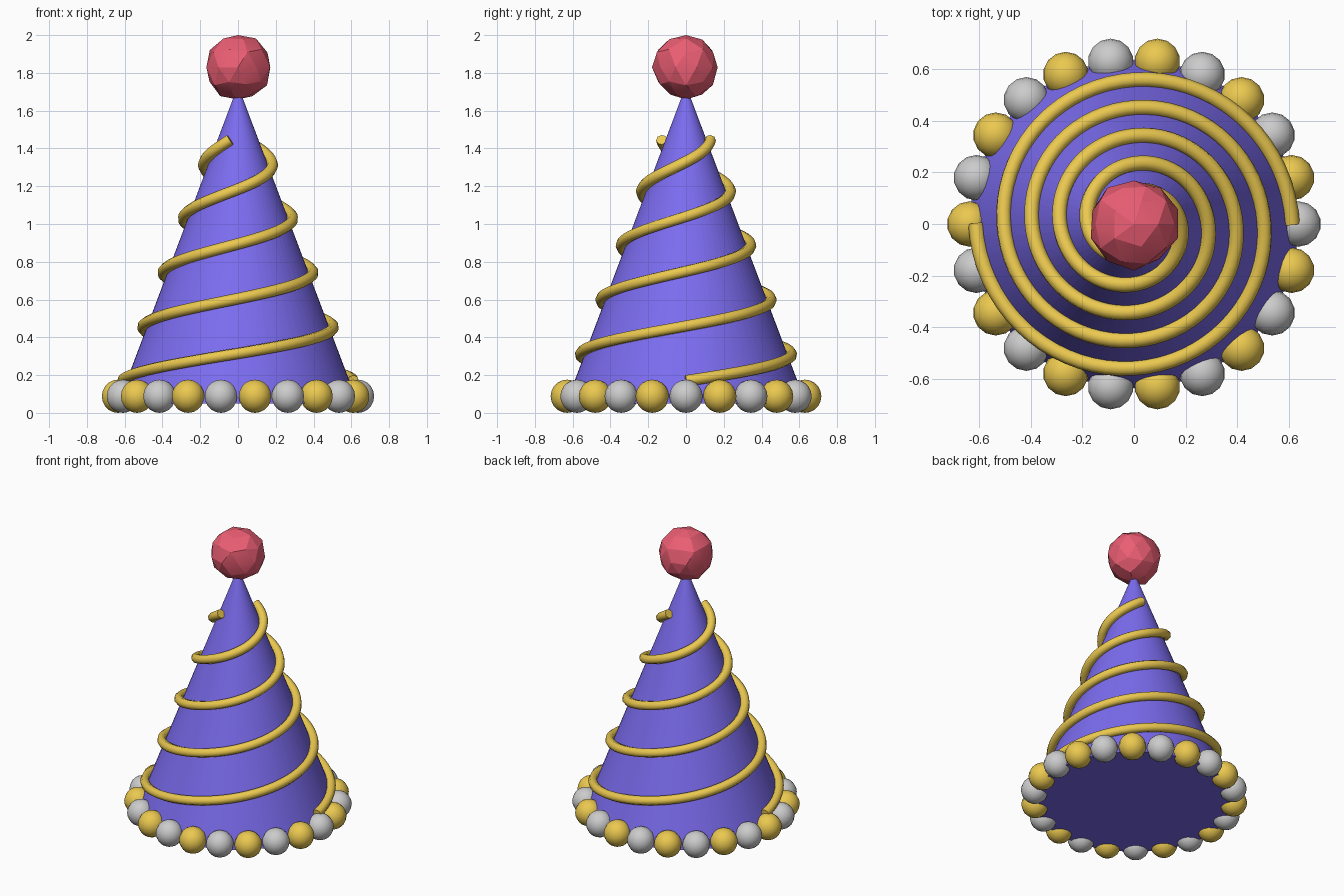
import bpy, math, random
from mathutils import Vector

if "Cube" in bpy.data.objects:
    bpy.data.objects.remove(bpy.data.objects["Cube"])

random.seed(4)


def material(name, rgb):
    m = bpy.data.materials.new(name)
    m.diffuse_color = (*rgb, 1)
    m.use_nodes = True
    m.node_tree.nodes["Principled BSDF"].inputs["Base Color"].default_value = m.diffuse_color
    return m


PURPLE = material("purple", (0.20, 0.15, 0.87))
GOLD = material("gold", (0.83, 0.58, 0.08))
RED = material("red", (0.82, 0.11, 0.17))


def finish(name, mat=None, angle=40):
    ob = bpy.context.object
    ob.name = name
    if mat:
        ob.data.materials.append(mat)
    bpy.ops.object.shade_smooth_by_angle(angle=math.radians(angle))
    return ob


# Hat cone
Z0, Z1 = 0.05, 1.72
bpy.ops.mesh.primitive_cone_add(vertices=64, radius1=0.635, radius2=0.005,
                                depth=Z1 - Z0, location=(0, 0, (Z0 + Z1) / 2))
finish("hat_cone", PURPLE)


# Two opposite spiral cords climbing the cone
def cord(name, start, turns=2.2, steps=150):
    cu = bpy.data.curves.new(name, 'CURVE')
    cu.dimensions = '3D'
    cu.bevel_depth = 0.03
    cu.bevel_resolution = 2
    cu.use_fill_caps = True
    sp = cu.splines.new('POLY')
    sp.points.add(steps)
    for i, p in enumerate(sp.points):
        t = i / steps
        a = start + t * turns * math.tau
        r = 0.611 - 0.476 * t
        p.co = (r * math.cos(a), r * math.sin(a), 0.17 + 1.276 * t, 1)
    ob = bpy.data.objects.new(name, cu)
    bpy.context.collection.objects.link(ob)
    bpy.ops.object.select_all(action='DESELECT')
    ob.select_set(True)
    bpy.context.view_layer.objects.active = ob
    bpy.ops.object.convert(target='MESH')
    finish(name, GOLD, 50)


cord("spiral_cord_a", 0)
cord("spiral_cord_b", math.pi)

# Brim beads, alternating grey and gold
COUNT = 22
for i in range(COUNT):
    a = math.tau * i / COUNT
    bpy.ops.mesh.primitive_uv_sphere_add(
        segments=14, ring_count=10, radius=0.088,
        location=(0.635 * math.cos(a), 0.635 * math.sin(a), 0.088))
    finish(f"brim_bead_{i + 1}", GOLD if i % 2 else None)

# Lumpy faceted pompom
bpy.ops.mesh.primitive_ico_sphere_add(subdivisions=2, radius=0.175,
                                      location=(0, 0, 1.828))
pom = finish("pompom", RED, 20)
for v in pom.data.vertices:
    v.co *= random.uniform(0.95, 1.04)
top = max(v.co.z for v in pom.data.vertices)
pom.location.z = 2.0 - top
bpy.context.view_layer.objects.active = pom
bpy.ops.object.shade_smooth_by_angle(angle=math.radians(20))
